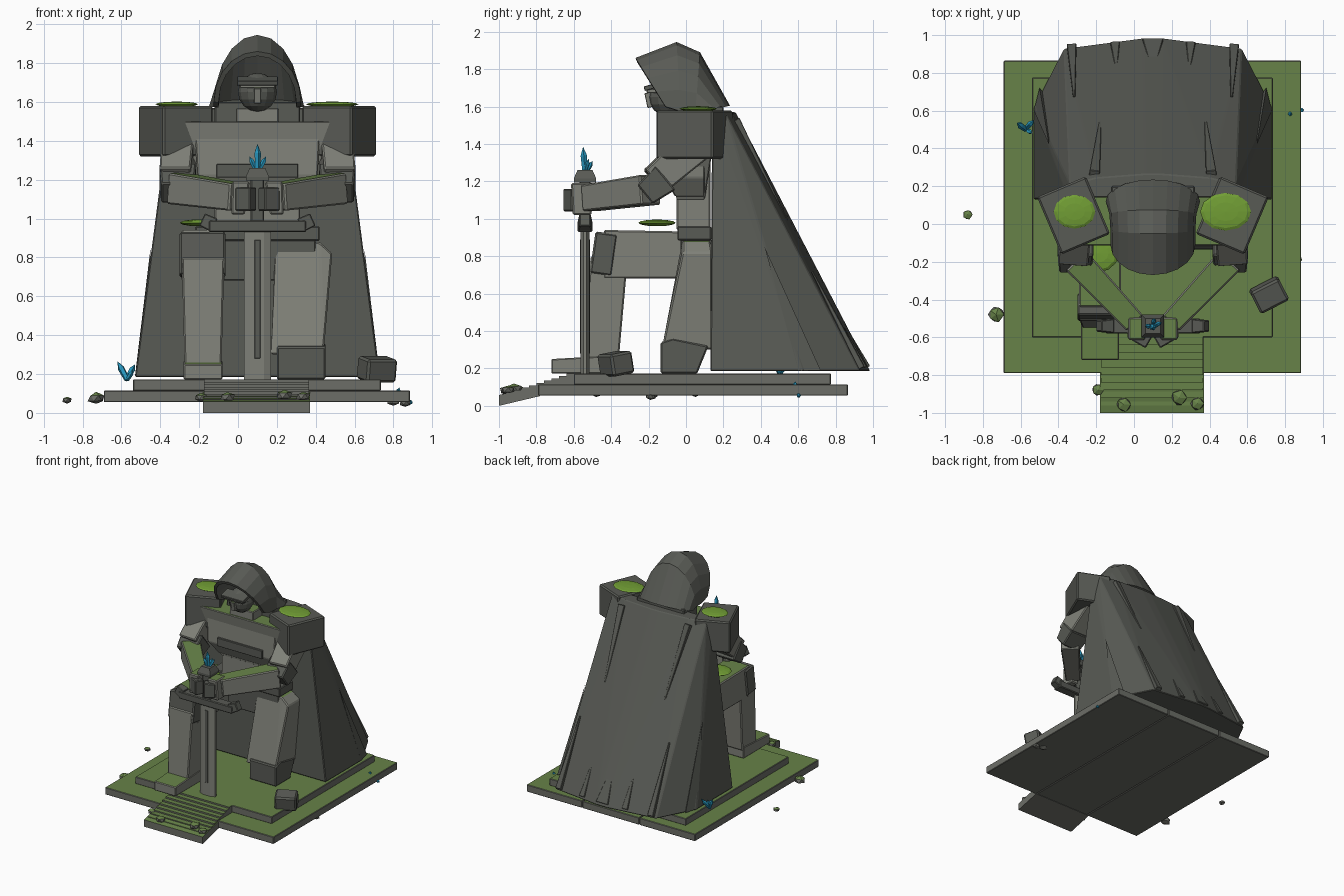
import bpy, bmesh, math, random
from mathutils import Vector, Matrix

if "Cube" in bpy.data.objects:
    bpy.data.objects.remove(bpy.data.objects["Cube"])

random.seed(4)
CX = 0.10  # statue axis


def material(name, rgb):
    m = bpy.data.materials.new(name)
    m.diffuse_color = (*rgb, 1)
    m.use_nodes = True
    m.node_tree.nodes["Principled BSDF"].inputs["Base Color"].default_value = m.diffuse_color
    return m


DARK = material("dark stone", (0.098, 0.103, 0.09))
LIGHT = material("pale stone", (0.215, 0.22, 0.19))
MID = material("base stone", (0.15, 0.155, 0.135))
LICHEN = material("flat moss", (0.135, 0.225, 0.065))
MOSS = material("bright moss", (0.165, 0.34, 0.035))
CRYSTAL = material("blue crystal", (0.02, 0.31, 0.52))


def finish(name, bm, mat, bevel=0.0, mossy=True, smooth=False):
    """Bevel, moss on upward faces of pale stone, then link."""
    bmesh.ops.recalc_face_normals(bm, faces=bm.faces[:])
    if bevel:
        bmesh.ops.bevel(bm, geom=bm.edges[:], offset=bevel, segments=1, affect='EDGES')
    bm.normal_update()
    me = bpy.data.meshes.new(name)
    me.materials.append(mat)
    if mossy and mat in (LIGHT, MID):
        me.materials.append(LICHEN)
        for f in bm.faces:
            f.material_index = int(f.normal.z > 0.8)
    for f in bm.faces:
        f.smooth = smooth
    bm.to_mesh(me)
    bm.free()
    ob = bpy.data.objects.new(name, me)
    bpy.context.collection.objects.link(ob)
    return ob


def hull(name, pts, mat, bevel=0.0, mossy=True):
    bm = bmesh.new()
    for p in pts:
        bm.verts.new(p)
    bmesh.ops.convex_hull(bm, input=bm.verts[:])
    bmesh.ops.dissolve_limit(bm, angle_limit=0.02, verts=bm.verts[:], edges=bm.edges[:])
    return finish(name, bm, mat, bevel, mossy)


def box(name, x, y, z, mat, turn=0, bevel=0.006, mossy=True, tilt=0):
    """Box from (min, max) ranges, turned about z and tilted about x."""
    c = Vector([(r[0] + r[1]) / 2 for r in (x, y, z)])
    rot = Matrix.Rotation(math.radians(turn), 3, 'Z') @ Matrix.Rotation(math.radians(tilt), 3, 'X')
    pts = [c + rot @ (Vector((a, b, d)) - c) for a in x for b in y for d in z]
    return hull(name, pts, mat, bevel, mossy)


def limb(name, a, b, wa, ta, wb, tb, mat, bevel=0.008, mossy=True):
    """Tapered block from a to b: w is sideways width, t is thickness."""
    a, b = Vector(a), Vector(b)
    d = (b - a).normalized()
    side = d.cross(Vector((0, 0, 1)))
    side = side.normalized() if side.length > 0.25 else Vector((1, 0, 0))
    up = side.cross(d).normalized()
    pts = [p + side * w * i / 2 + up * t * j / 2
           for p, w, t in ((a, wa, ta), (b, wb, tb)) for i in (-1, 1) for j in (-1, 1)]
    return hull(name, pts, mat, bevel, mossy)


def blob(name, c, r, mat, u=12, v=6):
    bm = bmesh.new()
    bmesh.ops.create_uvsphere(bm, u_segments=u, v_segments=v, radius=1)
    for p in bm.verts:
        p.co = Vector([c[i] + p.co[i] * r[i] for i in range(3)])
    return finish(name, bm, mat)


def rock(name, c, r, mat):
    bm = bmesh.new()
    bmesh.ops.create_icosphere(bm, subdivisions=1, radius=1)
    for p in bm.verts:
        k = random.uniform(0.85, 1.1)
        p.co = Vector((c[0] + p.co.x * r * k, c[1] + p.co.y * r * k, c[2] + p.co.z * r * 0.7 * k))
    return finish(name, bm, mat)


def crystal(name, base, tip, r):
    base, tip = Vector(base), Vector(tip)
    q = (tip - base).to_track_quat('Z', 'Y')
    n = (tip - base).length
    pts = [base + q @ Vector((r * k * math.cos(i * math.tau / 5), r * k * math.sin(i * math.tau / 5), h))
           for i in range(5) for k, h in ((0.8, 0), (1, n * 0.65))]
    return hull(name, pts + [tip], CRYSTAL)


# Plinth: three planks, upper slab, sagging front steps
for i, (a, b) in enumerate(((-0.69, -0.17), (-0.165, 0.36), (0.365, 0.885))):
    box(f"plinth_plank_{i}", (a, b), (-0.79, 0.865), (0.055, 0.115), MID, bevel=0.004)
box("plinth_upper_slab", (-0.54, 0.735), (-0.60, 0.775), (0.113, 0.172), MID, bevel=0.004)
hull("step_ramp", [(x, y, z) for x in (-0.18, 0.37)
                   for y, z in ((-1, 0.0), (-1, 0.058), (-0.78, 0.052), (-0.78, 0.11))], MID)
for i in range(9):
    y = -0.96 + i * 0.04
    box(f"step_{i}", (-0.175, 0.365), (y, y + 0.05 if i < 8 else -0.59),
        (0.055 + i * 0.005, 0.072 + i * 0.0125), MID, bevel=0)

# Cloak: lofted block with folds
half = ((0.45, 0.14, 0.63, 0.13), (0.44, 0.21, 0.63, 0.62), (0.30, 0.245, 0.47, 0.93), (0.04, 0.265, 0.05, 0.985))
pts = []
for xt, yt, xb, yb in half:
    for s in (-1, 1):
        pts += [(CX + s * xt, yt, 1.57), (CX + s * xb, yb, 0.185)]
hull("cloak", pts, DARK, 0.006)


def back(dx, t):
    return Vector((CX + dx, 0.255 - abs(dx) * 0.05 + t * 0.71, 1.57 - 1.375 * t))


for s in (-1, 1):
    limb("cloak_fold_upper", back(s * 0.31, 0.03), back(s * 0.28, 0.42), 0.055, 0.05, 0.015, 0.01, DARK, 0.003)
    for dx, t in ((0.20, 0.82), (0.43, 0.62)):
        limb("cloak_fold_lower", back(s * dx * 0.97, t), back(s * dx, 0.995), 0.012, 0.01, 0.05, 0.035, DARK, 0.003)
    hull("cloak_side_fold", [(CX + s * 0.55, 0.42, 0.85), (CX + s * 0.63, 0.60, 0.19), (CX + s * 0.60, 0.72, 0.19),
                             (CX + s * 0.55, 0.66, 0.19)], DARK)
limb("cloak_fold_middle", back(0, 0.80), back(0, 0.995), 0.02, 0.01, 0.11, 0.05, DARK, 0.003)

# Torso
for_chest = [(0.22, -0.05, 0.10, 1.10), (0.385, -0.10, 0.15, 1.42), (0.42, -0.115, 0.16, 1.50)]
hull("chest", [(CX + s * w, y, z) for w, y0, y1, z in for_chest for y in (y0, y1) for s in (-1, 1)], LIGHT, 0.006)
hull("breastplate", [(CX + s * w, y, z) for w, y, z in ((0.32, -0.10, 1.42), (0.32, 0.1, 1.42), (0.31, -0.11, 1.22),
     (0.31, 0.1, 1.22), (0.24, -0.06, 1.12), (0.24, 0.1, 1.12)) for s in (-1, 1)], LIGHT, 0.006)
box("breast_recess", (-0.11, 0.31), (-0.125, -0.08), (1.21, 1.28), DARK, bevel=0.003)
box("belly", (-0.12, 0.32), (-0.05, 0.13), (0.94, 1.30), LIGHT)
box("belt", (-0.22, 0.42), (-0.045, 0.135), (0.885, 0.96), DARK)
box("hips", (-0.18, 0.40), (-0.03, 0.14), (0.68, 0.89), DARK)
box("neck", (-0.01, 0.21), (-0.10, 0.10), (1.48, 1.57), LIGHT)
box("cowl", (-0.12, 0.32), (0.02, 0.20), (1.46, 1.60), DARK)

# Hood: arched sections lofted front to back (half width, base yz, apex yz)
bm = bmesh.new()
rows = []
for w, (by, bz), (ay, az) in ((0.225, (-0.11, 1.60), (-0.27, 1.86)), (0.225, (-0.03, 1.575), (-0.05, 1.945)),
                              (0.23, (0.05, 1.575), (0.075, 1.89)), (0.25, (0.12, 1.575), (0.235, 1.605))):
    row = []
    for i in range(11):
        t = math.pi * i / 10
        s = math.sin(t)
        row.append(bm.verts.new((CX + w * math.cos(t), by + (ay - by) * s, bz + (az - bz) * s)))
    rows.append(row)
for r0, r1 in zip(rows, rows[1:]):
    for i in range(10):
        bm.faces.new((r0[i], r0[i + 1], r1[i + 1], r1[i]))
bm.faces.new(rows[-1])
hood = finish("hood", bm, DARK)
if sum((p.normal.dot(p.center - Vector((CX, 0, 1.65))) for p in hood.data.polygons)) < 0:
    hood.data.flip_normals()
mod = hood.modifiers.new("thickness", 'SOLIDIFY')
mod.thickness, mod.offset = 0.025, -1

# Helmet with visor and nose guard
blob("helmet", (CX, -0.10, 1.65), (0.10, 0.10, 0.10), DARK, 12, 8)
box("visor_brow", (-0.005, 0.205), (-0.225, -0.13), (1.695, 1.72), DARK, bevel=0.003, tilt=15)
box("visor_band", (0.01, 0.19), (-0.21, -0.12), (1.672, 1.695), LIGHT, bevel=0.003, mossy=False)
box("nose_guard", (0.082, 0.118), (-0.215, -0.13), (1.60, 1.68), LIGHT, bevel=0.003, tilt=12)

# Arms, mirrored about the statue axis
for s, side in ((-1, "left"), (1, "right")):
    X = lambda d: CX + s * d
    box(f"{side}_shoulder", (X(0.42) - 0.14, X(0.42) + 0.14), (-0.12, 0.21), (1.32, 1.58), DARK, turn=-s * 23, bevel=0.01)
    blob(f"{side}_shoulder_moss", (X(0.415 if s < 0 else 0.385), 0.065, 1.588),
         (0.11 if s < 0 else 0.135, 0.09 if s < 0 else 0.10, 0.014), MOSS)
    limb(f"{side}_upper_arm", (X(0.40), 0.08, 1.42), (X(0.42), -0.17, 1.20), 0.17, 0.19, 0.16, 0.16, LIGHT)
    limb(f"{side}_elbow", (X(0.41), -0.11, 1.22), (X(0.41), -0.22, 1.13), 0.19, 0.17, 0.17, 0.13, DARK)
    limb(f"{side}_forearm", (X(0.41), -0.19, 1.155), (X(0.10), -0.52, 1.11), 0.15, 0.16, 0.12, 0.14, LIGHT)
    limb(f"{side}_hand", (X(0.085), -0.555, 1.19), (X(0.10), -0.555, 1.02), 0.09, 0.12, 0.07, 0.10, LIGHT)
    box(f"{side}_fingers", (X(0.06) - 0.045, X(0.06) + 0.045), (-0.64, -0.57), (1.04, 1.16), DARK, turn=s * 30)

# Raised leg
limb("raised_thigh", (-0.18, 0.10, 0.805), (-0.18, -0.44, 0.81), 0.22, 0.25, 0.22, 0.26, LIGHT)
box("raised_knee_plate", (-0.30, -0.065), (-0.50, -0.38), (0.70, 0.925), DARK, tilt=-8, bevel=0.01)
hull("raised_shin", [(CX + x, y, z) for w, y0, y1, z in ((0.11, -0.51, -0.31, 0.80), (0.095, -0.55, -0.36, 0.24))
                     for y in (y0, y1) for x in (-0.28 - w, -0.28 + w)], LIGHT, 0.008)
hull("raised_foot", [(x, y, z) for x in (-0.28, -0.08) for y, z in
                     ((-0.72, 0.172), (-0.72, 0.25), (-0.37, 0.172), (-0.37, 0.27))], LIGHT, 0.006)
blob("knee_moss", (-0.19, -0.155, 0.978), (0.11, 0.10, 0.018), MOSS)

# Kneeling leg
hull("kneeling_thigh", [(x, y, z) for x0, x1, y0, y1, z in ((0.20, 0.42, -0.02, 0.13, 0.88), (0.19, 0.485, -0.02, 0.14, 0.82),
     (0.17, 0.44, -0.13, 0.14, 0.30)) for x in (x0, x1) for y in (y0, y1)], LIGHT, 0.008)
hull("kneeling_knee", [(x, y, z) for x in (0.20, 0.45) for y, z in
                       ((-0.135, 0.172), (-0.135, 0.34), (-0.07, 0.36), (0.12, 0.32), (0.06, 0.172))], DARK, 0.008)

# Sword
SY = -0.54
hull("sword_blade", [(CX + s * x, SY + y, z) for x, y in ((0.07, 0.008), (0.07, -0.008), (0.035, 0.024), (0.035, -0.024))
                     for z in (0.17, 0.95) for s in (-1, 1)], LIGHT)
box("sword_fuller", (0.085, 0.115), (SY - 0.027, SY + 0.027), (0.28, 0.89), DARK, bevel=0.002)
box("sword_guard", (-0.15, 0.35), (SY - 0.04, SY + 0.04), (0.93, 0.99), DARK)
for s in (-1, 1):
    limb("guard_end", (CX + s * 0.22, SY, 0.965), (CX + s * 0.285, SY, 0.995), 0.075, 0.075, 0.06, 0.07, DARK, 0.005)
box("sword_grip", (0.065, 0.135), (SY - 0.03, SY + 0.03), (0.97, 1.21), DARK)
hull("sword_pommel", [(CX + s * w, SY + t * w, z) for w, z in ((0.06, 1.195), (0.06, 1.215), (0.04, 1.26))
                      for s in (-1, 1) for t in (-1, 1)], DARK)

# Crystals: bases and tips
for i, (a, b, r) in enumerate((
        ((0.10, -0.54, 1.25), (0.10, -0.55, 1.385), 0.018), ((0.11, -0.54, 1.25), (0.145, -0.52, 1.32), 0.013),
        ((0.09, -0.54, 1.25), (0.06, -0.54, 1.32), 0.013), ((0.10, -0.53, 1.25), (0.11, -0.50, 1.31), 0.012),
        ((-0.57, 0.50, 0.17), (-0.62, 0.535, 0.265), 0.018), ((-0.575, 0.50, 0.17), (-0.53, 0.55, 0.25), 0.016),
        ((-0.57, 0.50, 0.17), (-0.54, 0.48, 0.22), 0.013), ((0.875, 0.60, 0.06), (0.90, 0.605, 0.05), 0.012),
        ((0.82, 0.58, 0.09), (0.83, 0.585, 0.13), 0.012))):
    crystal(f"crystal_{i}", a, b, r)

# Rubble
box("fallen_block", (0.63, 0.80), (-0.44, -0.31), (0.165, 0.285), DARK, turn=27, tilt=10, bevel=0.012)
for i, (x, y, z, r) in enumerate(((-0.88, 0.05, 0.065, 0.028), (-0.73, -0.48, 0.075, 0.045), (0.24, -0.92, 0.09, 0.045),
                                  (0.335, -0.95, 0.085, 0.038), (-0.055, -0.955, 0.08, 0.042), (-0.19, -0.88, 0.08, 0.035),
                                  (0.86, -0.19, 0.05, 0.03), (0.80, -0.18, 0.06, 0.035))):
    rock(f"rubble_{i}", (x, y, z), r, MID)
